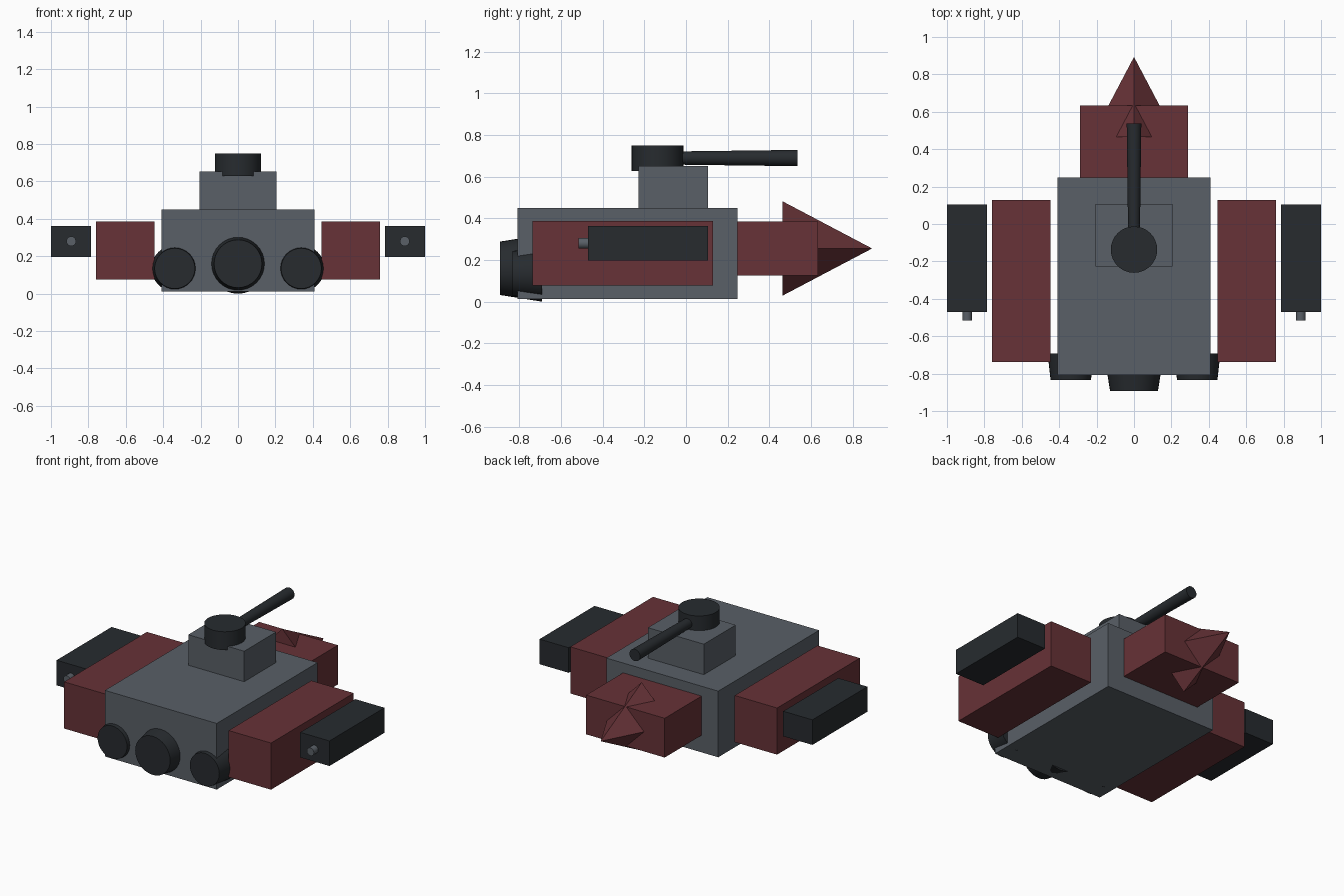
import bpy, math

if "Cube" in bpy.data.objects:
    bpy.data.objects.remove(bpy.data.objects["Cube"])

def material(name, rgb):
    m = bpy.data.materials.new(name)
    m.diffuse_color = (*rgb, 1)
    m.use_nodes = True
    m.node_tree.nodes["Principled BSDF"].inputs["Base Color"].default_value = m.diffuse_color
    return m

STEEL = material("steel", (0.10, 0.115, 0.135))
RED = material("dark_red", (0.135, 0.032, 0.038))
BLACK = material("black", (0.02, 0.024, 0.028))

def finish(name, mat):
    ob = bpy.context.object
    ob.name = name
    ob.data.materials.append(mat)
    return ob

def box(name, mat, x, y, z):
    """Box from (min, max) pairs."""
    bpy.ops.mesh.primitive_cube_add(size=1, location=[sum(r) / 2 for r in (x, y, z)])
    ob = finish(name, mat)
    ob.scale = [r[1] - r[0] for r in (x, y, z)]
    bpy.ops.object.transform_apply(location=False, rotation=False, scale=True)
    return ob

def cone_y(name, mat, x, z, y0, y1, r0, r1, sides=32, smooth=True):
    """Tapered cylinder along +y, radius r0 at y0 and r1 at y1."""
    bpy.ops.mesh.primitive_cone_add(vertices=sides, radius1=r0, radius2=r1, depth=y1 - y0,
                                    location=(x, (y0 + y1) / 2, z),
                                    rotation=(-math.pi / 2, 0, 0))
    ob = finish(name, mat)
    if smooth:
        bpy.ops.object.shade_smooth_by_angle()
    return ob

# Hull and raised cabin
box("hull", STEEL, (-0.41, 0.41), (-0.808, 0.248), (0.012, 0.45))
box("cabin", STEEL, (-0.205, 0.205), (-0.228, 0.106), (0.45, 0.652))

# Turret and barrel
bpy.ops.mesh.primitive_cylinder_add(vertices=32, radius=0.124, depth=0.121,
                                    location=(0, -0.137, 0.6885))
finish("turret", BLACK)
bpy.ops.object.shade_smooth_by_angle()
cone_y("barrel", BLACK, 0, 0.689, -0.1, 0.536, 0.031, 0.039)

# Nose block with a four-sided spike
box("nose_block", RED, (-0.288, 0.288), (0.248, 0.634), (0.125, 0.385))
cone_y("nose_spike", RED, 0, 0.255, 0.464, 0.893, 0.226, 0, sides=4, smooth=False)

# Central thruster
cone_y("centre_thruster", BLACK, 0, 0.16, -0.893, -0.692, 0.128, 0.16)

# Paired side parts
for side, s in (("left", -1), ("right", 1)):
    def span(a, b):
        return tuple(sorted((s * a, s * b)))
    box(side + "_pod", RED, span(0.447, 0.758), (-0.737, 0.129), (0.077, 0.386))
    box(side + "_gun_box", BLACK, span(0.786, 1.0), (-0.471, 0.105), (0.197, 0.363))
    cone_y(side + "_gun_peg", STEEL, s * 0.892, 0.28, -0.517, -0.42, 0.026, 0.026, sides=24)
    cone_y(side + "_thruster", BLACK, s * 0.338, 0.135, -0.833, -0.692, 0.108, 0.124)
